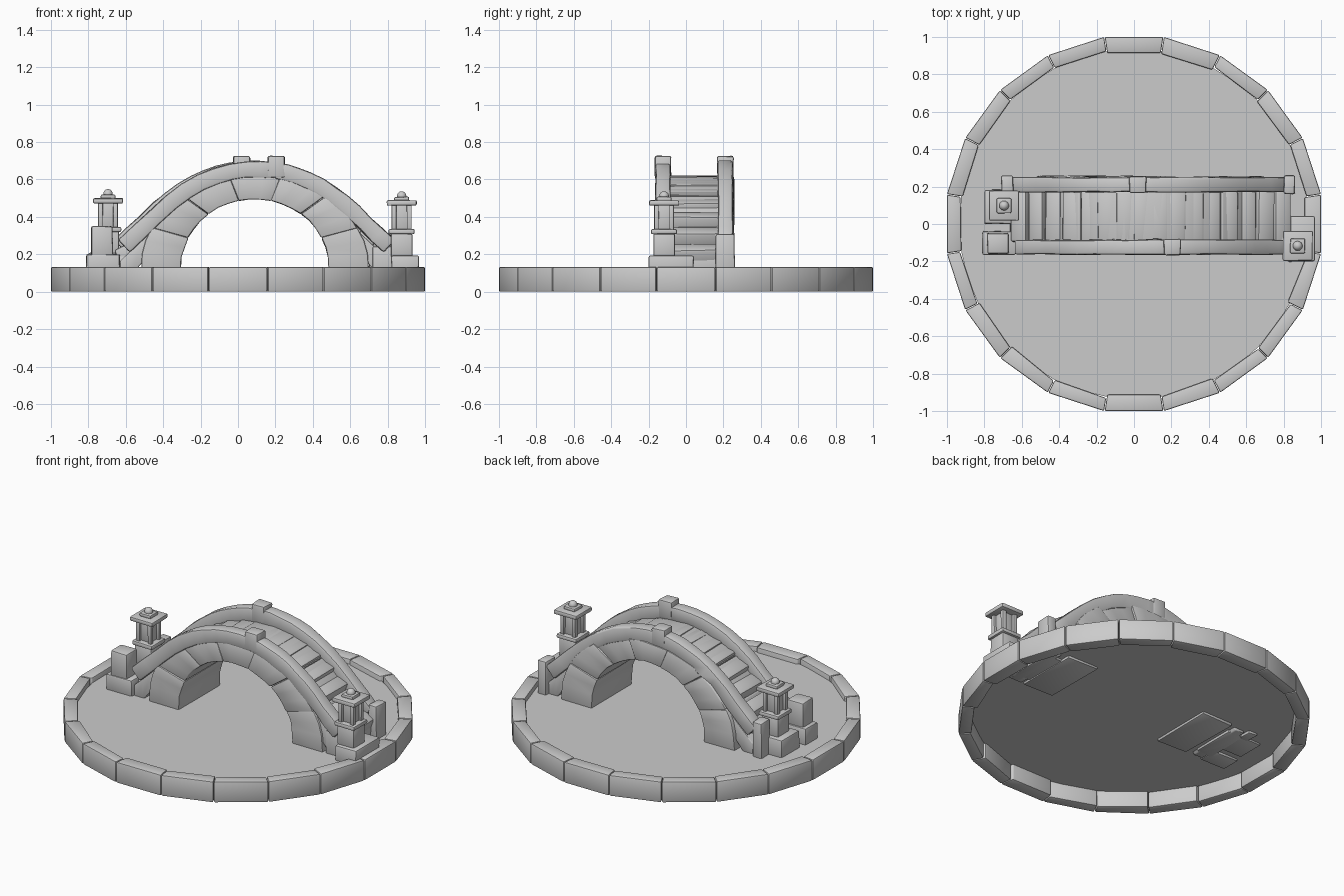
import bpy, bmesh, math, random
from mathutils import Vector, Matrix

if "Cube" in bpy.data.objects:
    bpy.data.objects.remove(bpy.data.objects["Cube"])

random.seed(4)
CX = 0.09          # centre of the bridge along x


def finish(name, bm, bevel=0.01, seg=2, jitter=0.0):
    bmesh.ops.recalc_face_normals(bm, faces=bm.faces)
    for v in bm.verts:
        v.co += Vector([random.uniform(-jitter, jitter) for _ in range(3)])
    if bevel:
        edges = [e for e in bm.edges if len(e.link_faces) == 2 and e.calc_face_angle(0) > 0.8]
        bmesh.ops.bevel(bm, geom=edges, offset=bevel, segments=seg, profile=0.5, affect='EDGES')
    me = bpy.data.meshes.new(name)
    bm.to_mesh(me)
    bm.free()
    ob = bpy.data.objects.new(name, me)
    bpy.context.collection.objects.link(ob)
    bpy.ops.object.select_all(action='DESELECT')
    ob.select_set(True)
    bpy.context.view_layer.objects.active = ob
    bpy.ops.object.shade_smooth_by_angle(angle=math.radians(40))
    return ob


def box(name, x, y, z, bevel=0.01, jitter=0.003, tilt=0.0):
    # box from (min, max) pairs, optionally tilted about y
    bm = bmesh.new()
    bmesh.ops.create_cube(bm, size=1)
    c = Vector((sum(x) / 2, sum(y) / 2, sum(z) / 2))
    bmesh.ops.scale(bm, vec=(x[1] - x[0], y[1] - y[0], z[1] - z[0]), verts=bm.verts)
    bmesh.ops.rotate(bm, cent=(0, 0, 0), matrix=Matrix.Rotation(tilt, 3, 'Y'), verts=bm.verts)
    bmesh.ops.translate(bm, vec=c, verts=bm.verts)
    return finish(name, bm, bevel, 2, jitter)


def band(name, low, high, y0, y1, bevel=0.01, jitter=0.0):
    # solid strip between two xz curves, extruded from y0 to y1
    bm = bmesh.new()
    rows = [[bm.verts.new(p) for p in ((a[0], y0, a[1]), (b[0], y0, b[1]),
                                       (b[0], y1, b[1]), (a[0], y1, a[1]))]
            for a, b in zip(low, high)]
    for r, s in zip(rows, rows[1:]):
        for i in range(4):
            j = (i + 1) % 4
            bm.faces.new((r[i], r[j], s[j], s[i]))
    bm.faces.new(rows[0])
    bm.faces.new(rows[-1])
    return finish(name, bm, bevel, 2, jitter)


def rail_z(u):
    u = abs(u)
    return 0.70 - 0.85 * u ** 2.1 if u < 0.6 else 0.409 - 0.95 * (u - 0.6)


def slope(u):
    return (rail_z(u + 0.01) - rail_z(u - 0.01)) / 0.02


def arch(a, b, t):
    return (CX - a * math.cos(t), 0.13 + b * math.sin(t))


# Pond rim: 20 mitred stones
R_OUT, R_IN = 1 / math.cos(math.pi / 20), 0.92 / math.cos(math.pi / 20)
for k in range(20):
    bm = bmesh.new()
    ring = []
    for a in (k * 18 - 8.9, k * 18 + 8.9):
        t = math.radians(a)
        d = Vector((math.cos(t), math.sin(t), 0))
        ri = R_IN + random.uniform(-0.012, 0.012)
        ring.append([bm.verts.new(d * r + Vector((0, 0, z)))
                     for r, z in ((ri, 0), (R_OUT, 0), (R_OUT, 0.132), (ri, 0.132))])
    p, q = ring
    for i in range(4):
        j = (i + 1) % 4
        bm.faces.new((p[i], p[j], q[j], q[i]))
    bm.faces.new(p)
    bm.faces.new(q)
    finish("rim_stone", bm, 0.008)

# Water sheet
bm = bmesh.new()
bmesh.ops.create_circle(bm, cap_ends=True, segments=40, radius=0.935,
                        matrix=Matrix.Translation((0, 0, 0.1)))
finish("water", bm, 0)

# Arch barrel: wedge stones across the full width
N = 7
for k in range(N):
    ts = [math.pi * (k + i / 3) / N for i in range(4)]
    low = [arch(0.395, 0.365, t) for t in ts]
    high = [arch(0.61, 0.49, t) for t in ts]
    if k == 0:
        low[0], high[0] = (low[0][0], 0.085), (high[0][0], 0.085)
    if k == N - 1:
        low[-1], high[-1] = (low[-1][0], 0.085), (high[-1][0], 0.085)
    band("arch_stone", low, high, -0.152 - random.uniform(0, 0.01),
         0.245 + random.uniform(0, 0.012), 0.008, 0.003)

# Masonry filling between the arch and the deck
us = [-0.72 + 1.44 * i / 24 for i in range(25)]
low, high = [], []
for u in us:
    ext = 0.13 + 0.49 * math.sqrt(max(0, 1 - (u / 0.61) ** 2)) - 0.06
    top = max(0.15, rail_z(u) - 0.13)
    low.append((CX + u, max(0.085, min(ext, top - 0.04))))
    high.append((CX + u, top))
band("bridge_fill", low, high, -0.142, 0.232, 0.006)

# Railings: curved bands in two lengths, each with a post near the top
for name, cx, y0, y1, post in (("front_rail", 0.10, -0.163, -0.085, 0.205),
                               ("back_rail", 0.075, 0.17, 0.25, 0.02)):
    for a, b in ((-0.74, post - cx), (post - cx, 0.74)):
        low, high = [], []
        for i in range(11):
            u = a + (b - a) * i / 10
            n = Vector((-slope(u), 1)).normalized() * 0.09
            high.append((cx + u, rail_z(u)))
            low.append((cx + u - n.x, rail_z(u) - n.y))
        band(name, low, high, y0, y1, 0.012, 0.003)
    box(name + "_post", (post - 0.045, post + 0.045), (y0 - 0.004, y1 + 0.004), (0.61, 0.725))

# Deck steps
for i in range(16):
    u = -0.69 + 1.38 * i / 15
    z = max(rail_z(u) - 0.09, 0.18)
    w = random.uniform(0.042, 0.05)
    box("step", (CX + u - w, CX + u + w), (-0.095, 0.18), (z - 0.09, z + 0.012),
        0.014, 0.004, -math.atan(slope(u)) * 0.55)

# End blocks and posts
box("front_left_footing", (-0.81, -0.63), (-0.165, -0.04), (0.085, 0.2))
box("front_left_block", (-0.785, -0.67), (-0.16, -0.05), (0.19, 0.35))
box("front_right_footing", (0.72, 0.86), (-0.15, -0.06), (0.085, 0.24))
box("back_left_post", (-0.71, -0.645), (0.17, 0.26), (0.085, 0.32))
box("back_right_post", (0.80, 0.86), (0.16, 0.26), (0.085, 0.31))
box("left_threshold", (-0.66, -0.55), (-0.1, 0.19), (0.085, 0.19))
box("right_threshold", (0.70, 0.82), (-0.1, 0.19), (0.085, 0.19))


# Stone lanterns
def lantern(side, x, y, dz, base_x, base_y):
    def sq(part, h, z0, z1, bevel=0.008, ox=0, oy=0):
        box(side + part, (x - h + ox, x + h + ox), (y - h + oy, y + h + oy),
            (z0 + dz, z1 + dz), bevel, 0.0015)
    box(side + "_lantern_base", base_x, base_y, (0.09, 0.195 + dz))
    sq("_lantern_plinth", 0.058, 0.185, 0.31)
    sq("_lantern_sill", 0.07, 0.308, 0.335)
    sq("_lantern_core", 0.036, 0.33, 0.465, 0.004)
    for sx in (-1, 1):
        for sy in (-1, 1):
            sq("_lantern_upright", 0.012, 0.33, 0.465, 0.003, sx * 0.04, sy * 0.04)
    sq("_lantern_roof", 0.08, 0.46, 0.488)
    sq("_lantern_cap", 0.04, 0.484, 0.507)
    bm = bmesh.new()
    bmesh.ops.create_uvsphere(bm, u_segments=14, v_segments=8, radius=0.026,
                              matrix=Matrix.Translation((x, y, 0.511 + dz)))
    finish(side + "_lantern_finial", bm, 0)


lantern("right", 0.875, -0.117, 0.0, (0.82, 0.968), (-0.2, 0.04))
lantern("left", -0.695, 0.098, 0.012, (-0.80, -0.615), (0.0, 0.185))
